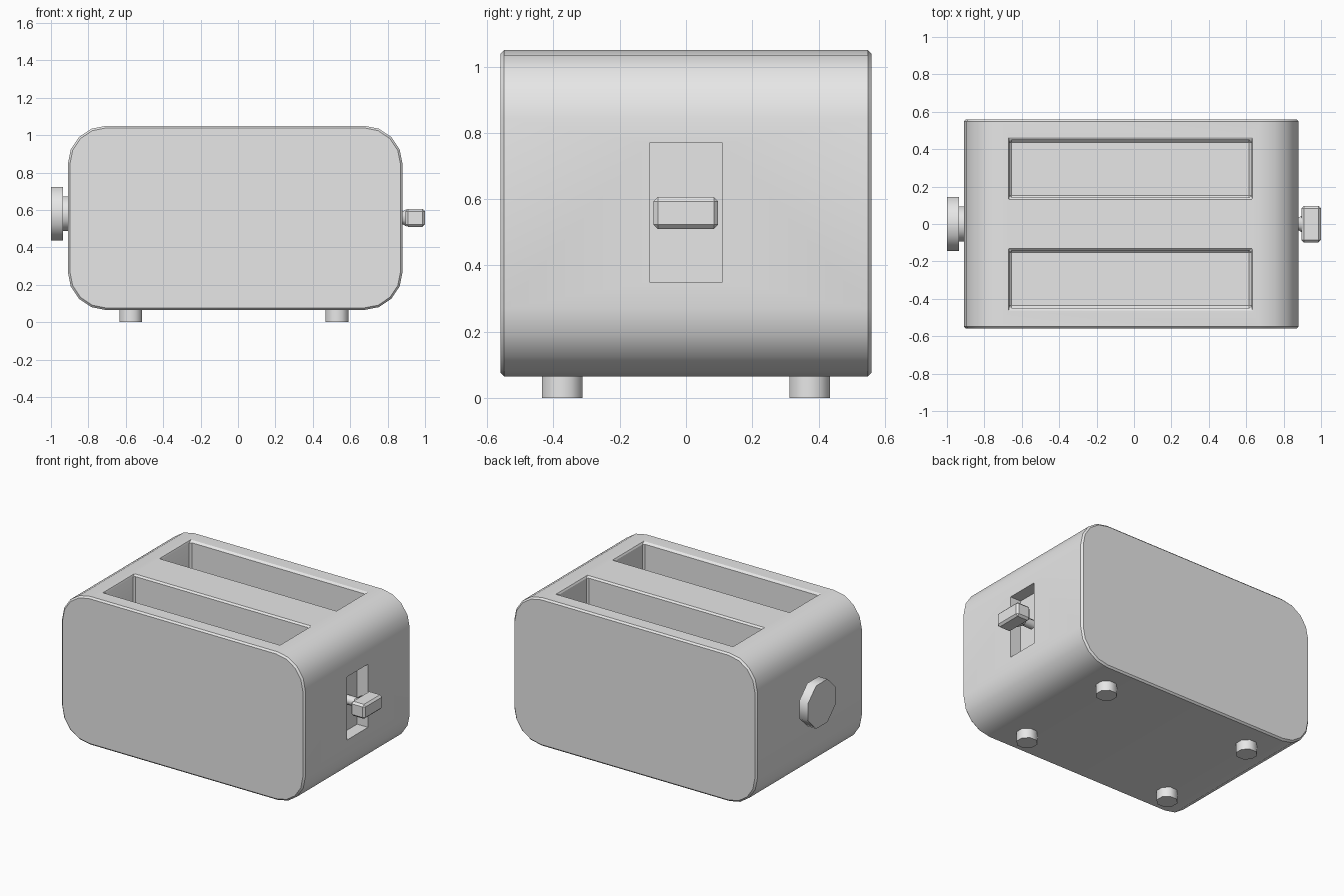
import bpy, bmesh
from math import pi, sin, cos, radians
from mathutils import Matrix, Vector

cube = bpy.data.objects.get("Cube")
if cube:
    bpy.data.objects.remove(cube, do_unlink=True)

GREY = (0.8, 0.8, 0.8, 1)
grey = bpy.data.materials.new("plain grey")
grey.use_nodes = True
grey.diffuse_color = GREY
grey.node_tree.nodes["Principled BSDF"].inputs["Base Color"].default_value = GREY


def make_object(name, bm):
    bmesh.ops.recalc_face_normals(bm, faces=bm.faces)
    mesh = bpy.data.meshes.new(name)
    bm.to_mesh(mesh)
    bm.free()
    mesh.materials.append(grey)
    obj = bpy.data.objects.new(name, mesh)
    bpy.context.collection.objects.link(obj)
    return obj


def activate(obj):
    bpy.ops.object.select_all(action="DESELECT")
    obj.select_set(True)
    bpy.context.view_layer.objects.active = obj


def smooth(obj, degrees):
    activate(obj)
    bpy.ops.object.shade_smooth_by_angle(angle=radians(degrees))


def apply_modifier(obj, kind, **settings):
    mod = obj.modifiers.new(kind.title(), kind)
    for key, value in settings.items():
        setattr(mod, key, value)
    activate(obj)
    bpy.ops.object.modifier_apply(modifier=mod.name)


def box(name, low, high):
    low, high = Vector(low), Vector(high)
    bm = bmesh.new()
    bmesh.ops.create_cube(bm, size=1)
    bmesh.ops.scale(bm, vec=high - low, verts=bm.verts)
    bmesh.ops.translate(bm, vec=(low + high) / 2, verts=bm.verts)
    return make_object(name, bm)


def cylinder(name, centre, r1, r2, depth, sides=8, axis="Z"):
    bm = bmesh.new()
    bmesh.ops.create_cone(bm, cap_ends=True, segments=sides,
                          radius1=r1, radius2=r2, depth=depth)
    turn = Matrix.Rotation(pi / sides, 4, "Z")
    if axis == "X":
        turn = Matrix.Rotation(pi / 2, 4, "Y") @ turn
    bmesh.ops.transform(bm, matrix=Matrix.Translation(centre) @ turn, verts=bm.verts)
    obj = make_object(name, bm)
    smooth(obj, 50)
    return obj


def cut(obj, low, high):
    cutter = box("cutter", low, high)
    cutter.hide_render = True
    apply_modifier(obj, "BOOLEAN", operation="DIFFERENCE", solver="EXACT", object=cutter)
    bpy.data.objects.remove(cutter, do_unlink=True)


# Body: rounded rectangle profile pushed from front to back
LEFT, RIGHT, BOTTOM, TOP, HALF, R, STEPS = -0.91, 0.88, 0.065, 1.05, 0.56, 0.205, 4
corners = [(RIGHT - R, TOP - R), (LEFT + R, TOP - R),
           (LEFT + R, BOTTOM + R), (RIGHT - R, BOTTOM + R)]
bm = bmesh.new()
outline = []
for quarter, (cx, cz) in enumerate(corners):
    for step in range(STEPS + 1):
        a = (quarter + step / STEPS) * pi / 2
        outline.append(bm.verts.new((cx + R * cos(a), -HALF, cz + R * sin(a))))
front = bm.faces.new(outline)
pushed = bmesh.ops.extrude_face_region(bm, geom=[front], use_keep_orig=True)
bmesh.ops.translate(bm, vec=(0, 2 * HALF, 0),
                    verts=[g for g in pushed["geom"] if isinstance(g, bmesh.types.BMVert)])
body = make_object("body", bm)

# Bread slots, then softened rims
for side in (-1, 1):
    y = side * 0.295
    cut(body, (-0.665, y - 0.153, 0.25), (0.627, y + 0.153, 1.3))
apply_modifier(body, "BEVEL", width=0.011, segments=1,
               limit_method="ANGLE", angle_limit=radians(50))

# Recess for the lever
cut(body, (0.8, -0.11, 0.35), (1.1, 0.11, 0.77))
smooth(body, 30)

# Lever
cylinder("lever_stem", (0.84, 0, 0.558), 0.03, 0.03, 0.1, axis="X")
cylinder("lever_collar", (0.885, 0, 0.558), 0.03, 0.05, 0.03, axis="X")
lever = box("lever_handle", (0.895, -0.098, 0.51), (1.0, 0.097, 0.606))
apply_modifier(lever, "BEVEL", width=0.013, segments=1)

# Browning knob
cylinder("knob_shaft", (-0.915, 0, 0.58), 0.1, 0.1, 0.05, axis="X")
cylinder("browning_knob", (-0.9675, 0, 0.58), 0.155, 0.155, 0.065, axis="X")

# Feet
for x, side in ((-0.573, "right"), (0.53, "left")):
    for y, end in ((-0.373, "front"), (0.373, "back")):
        cylinder(f"foot_{end}_{side}", (x, y, 0.04), 0.066, 0.066, 0.08)
